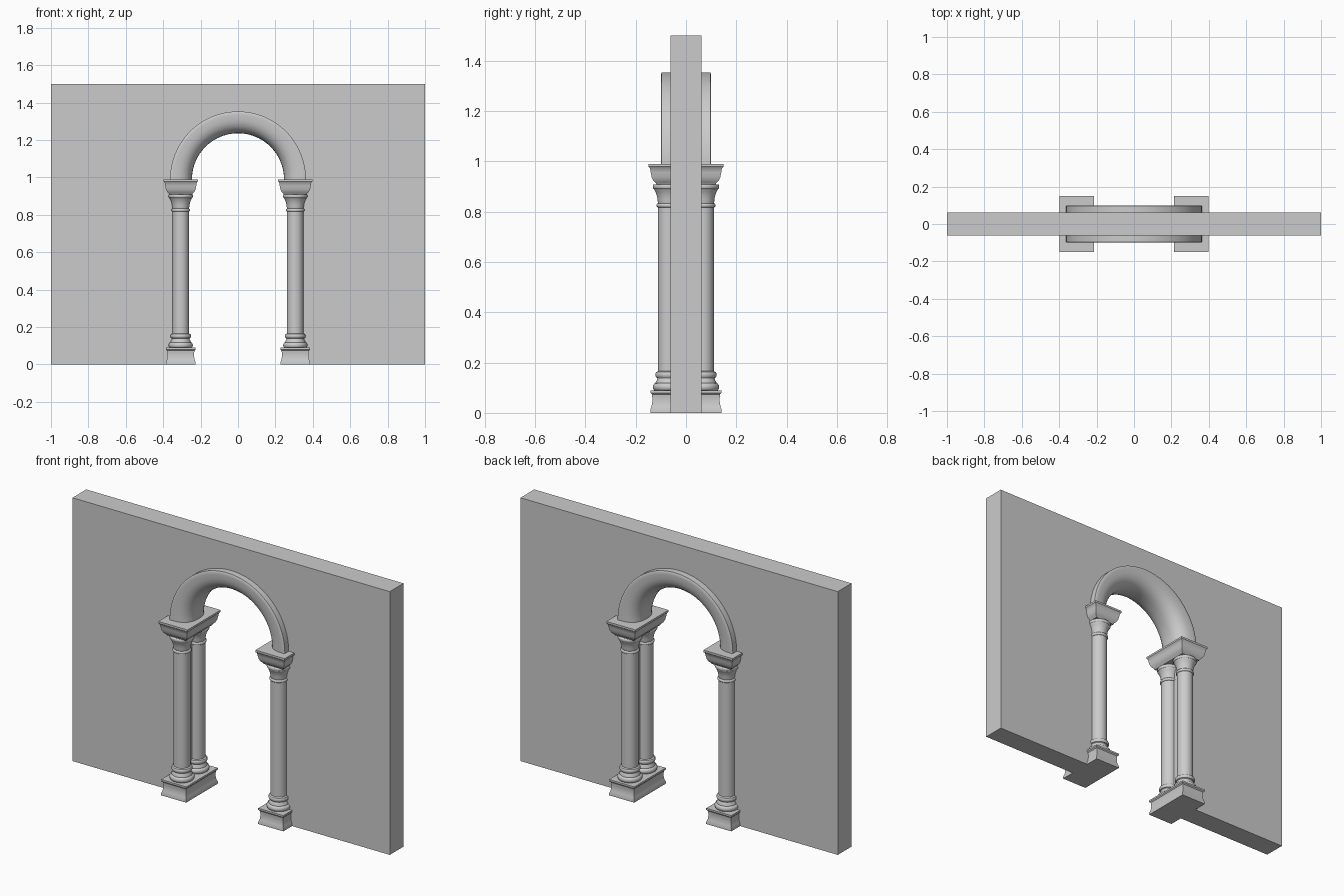
import bpy
import bmesh
from math import sin, cos, pi, radians

if "Cube" in bpy.data.objects:
    bpy.data.objects.remove(bpy.data.objects["Cube"], do_unlink=True)

stone = bpy.data.materials.new("grey stone")
stone.use_nodes = True
grey = (0.6, 0.6, 0.6, 1)
stone.diffuse_color = grey
stone.node_tree.nodes["Principled BSDF"].inputs["Base Color"].default_value = grey

PIER_X, COLUMN_Y, SPRING = 0.306, 0.067, 0.99


def finish(name, bm, location=(0, 0, 0)):
    bmesh.ops.recalc_face_normals(bm, faces=bm.faces)
    mesh = bpy.data.meshes.new(name)
    bm.to_mesh(mesh)
    bm.free()
    mesh.materials.append(stone)
    mesh.shade_smooth()
    mesh.set_sharp_from_angle(angle=radians(35))
    obj = bpy.data.objects.new(name, mesh)
    obj.location = location
    bpy.context.collection.objects.link(obj)
    return obj


def loft(name, rings, location=(0, 0, 0)):
    """Skin closed rings of points and cap both ends."""
    bm = bmesh.new()
    loops = [[bm.verts.new(p) for p in ring] for ring in rings]
    for a, b in zip(loops, loops[1:]):
        for i in range(len(a)):
            j = (i + 1) % len(a)
            bm.faces.new((a[i], a[j], b[j], b[i]))
    bm.faces.new(loops[0])
    bm.faces.new(loops[-1])
    return finish(name, bm, location)


def circle(r, z, n=32):
    return [(r * cos(2 * pi * i / n), r * sin(2 * pi * i / n), z) for i in range(n)]


def rectangle(hx, z, extra):
    """Moulding ring; extra is how much deeper than wide it is."""
    hy = hx + extra
    return [(-hx, -hy, z), (hx, -hy, z), (hx, hy, z), (-hx, hy, z)]


def bulge(r, z0, z1, out, steps=6):
    """Half-round moulding swelling from radius r."""
    mid, half = (z0 + z1) / 2, (z1 - z0) / 2
    return [(r + out * cos(t), mid + half * sin(t))
            for t in [-pi / 2 + pi * i / steps for i in range(steps + 1)]]


# Wall with an arched opening
opening = 0.305
outline = [(-1, 0), (-1, 1.5), (1, 1.5), (1, 0), (opening, 0)]
outline += [(opening * cos(pi * i / 32), SPRING + opening * sin(pi * i / 32)) for i in range(33)]
outline.append((-opening, 0))
loft("wall", [[(x, y, z) for x, z in outline] for y in (-0.062, 0.062)])

# Rounded arch moulding swept over the opening
section = [(0.363, -0.097), (0.357, -0.1)]
power = 2 / 2.5
for i in range(17):
    t = pi * i / 16
    c, s = cos(t), max(sin(t), 0)
    side = -1 if c > 0 else 1
    section.append((0.345 - 0.099 * s ** power, 0.1 * side * abs(c) ** power))
section += [(0.357, 0.1), (0.363, 0.097)]
arch_rings = []
for i in range(49):
    a = pi * i / 48
    arch_rings.append([(r * cos(a), y, SPRING + r * sin(a)) for r, y in section])
loft("arch_moulding", arch_rings)

# Half-width and height of the square mouldings
plinth = [(0.079, 0), (0.079, 0.012), (0.074, 0.025), (0.071, 0.045), (0.071, 0.06),
          (0.073, 0.074), (0.079, 0.08), (0.079, 0.09)]
abacus = [(0.061, 0.908), (0.064, 0.915), (0.072, 0.922), (0.079, 0.936), (0.083, 0.955),
          (0.086, 0.972), (0.092, 0.979), (0.092, 0.99)]

# Column profile from base mouldings to flared capital
column = [(0.05, 0.085)]
column += bulge(0.054, 0.088, 0.118, 0.011)
column += [(0.054, 0.122), (0.049, 0.13), (0.047, 0.138)]
column += bulge(0.048, 0.14, 0.164, 0.007)
column += [(0.044, 0.166), (0.044, 0.816)]
column += bulge(0.044, 0.817, 0.833, 0.006)
column += [(0.045, 0.836), (0.046, 0.85), (0.05, 0.868), (0.056, 0.882), (0.061, 0.89)]
column += bulge(0.061, 0.891, 0.909, 0.004)

for label, x in (("right", -PIER_X), ("left", PIER_X)):
    loft(label + "_plinth", [rectangle(h, z, 0.063) for h, z in plinth], (x, 0, 0))
    loft(label + "_abacus", [rectangle(h, z, 0.057) for h, z in abacus], (x, 0, 0))
    for face, y in (("front", -COLUMN_Y), ("back", COLUMN_Y)):
        loft(f"{label}_{face}_column", [circle(r, z) for r, z in column], (x, y, 0))
